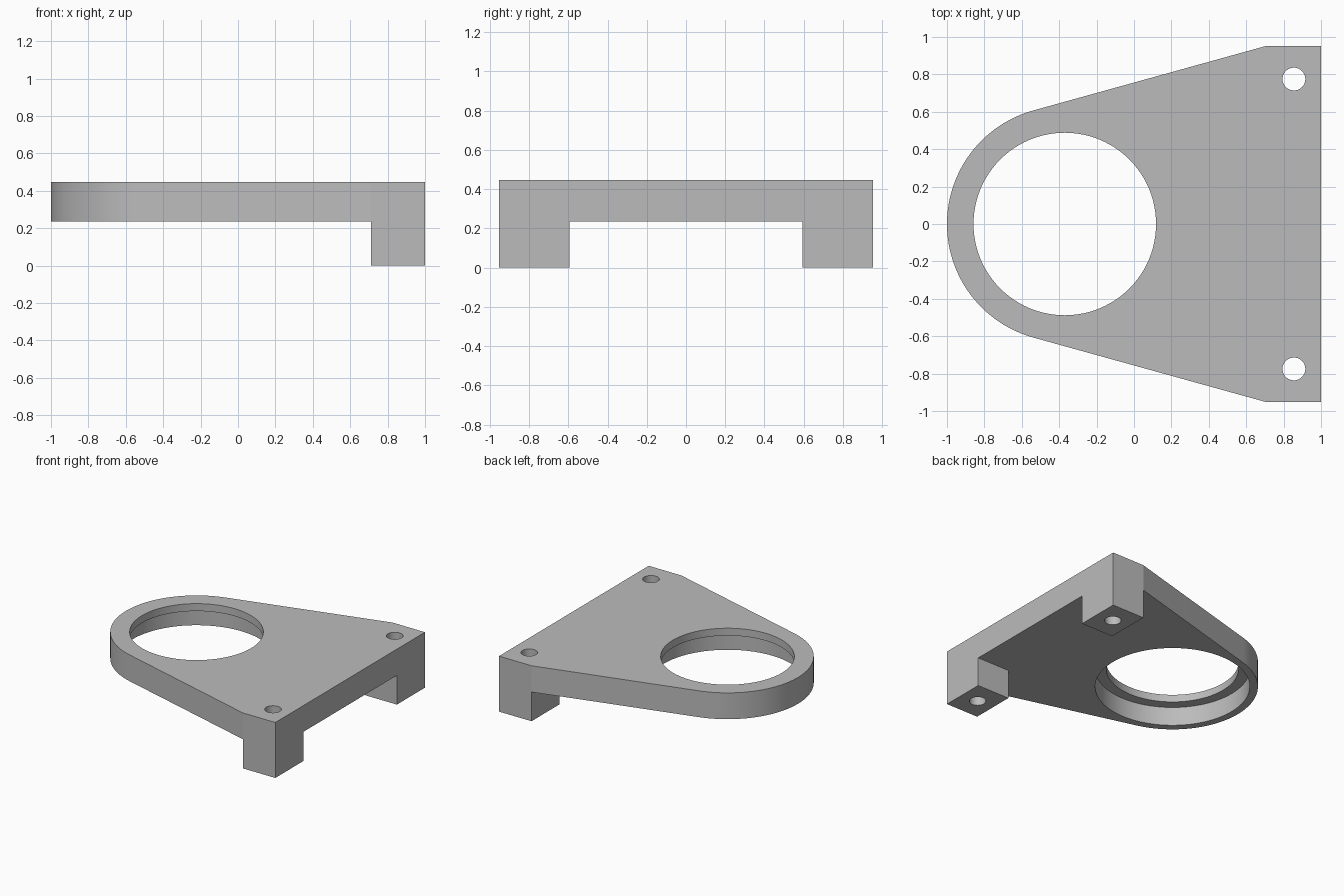
import bpy, bmesh, math

old = bpy.data.objects.get("Cube")
if old:
    bpy.data.objects.remove(old, do_unlink=True)

# Main dimensions
TOP, UNDER = 0.447, 0.235           # plate top and underside
RING_X, RING_R = -0.37, 0.63        # rounded end
FOOT_X, FOOT_Y, SIDE = 0.71, 0.595, 0.953
BOLT = (0.855, 0.775)

grey = bpy.data.materials.new("plain grey")
grey.use_nodes = True
colour = (0.5, 0.5, 0.5, 1)
grey.diffuse_color = colour
grey.node_tree.nodes["Principled BSDF"].inputs["Base Color"].default_value = colour


def prism(name, outline, z0, z1):
    """Extrude a flat outline from z0 to z1."""
    bm = bmesh.new()
    face = bm.faces.new([bm.verts.new((x, y, z0)) for x, y in outline])
    ext = bmesh.ops.extrude_face_region(bm, geom=[face])
    for v in ext["geom"]:
        if isinstance(v, bmesh.types.BMVert):
            v.co.z = z1
    bmesh.ops.recalc_face_normals(bm, faces=bm.faces)
    mesh = bpy.data.meshes.new(name)
    bm.to_mesh(mesh)
    bm.free()
    mesh.materials.append(grey)
    obj = bpy.data.objects.new(name, mesh)
    bpy.context.collection.objects.link(obj)
    return obj


def arc(cx, cy, r, start, end, n):
    step = (end - start) / n
    return [(cx + r * math.cos(start + i * step), cy + r * math.sin(start + i * step))
            for i in range(n + 1)]


def circle(cx, cy, r, n):
    return arc(cx, cy, r, 0, math.tau, n)[:-1]


def box(x0, x1, y0, y1):
    return [(x0, y0), (x1, y0), (x1, y1), (x0, y1)]


# Bracket body: rounded end with tangent sides widening to a straight edge
dx, dy = FOOT_X - RING_X, SIDE
tangent = math.atan2(dy, dx) + math.acos(RING_R / math.hypot(dx, dy))
outline = arc(RING_X, 0, RING_R, tangent, math.tau - tangent, 64)
outline += [(FOOT_X, -SIDE), (1, -SIDE), (1, SIDE), (FOOT_X, SIDE)]
bracket = prism("bracket_plate", outline, 0, TOP)

# Cutters: space around the feet, stepped bore and bolt holes
cutters = [
    prism("underside_cutter", box(-2, FOOT_X, -2, 2), -0.2, UNDER),
    prism("foot_gap_cutter", box(0.5, 2, -FOOT_Y, FOOT_Y), -0.2, UNDER),
    prism("opening_cutter", circle(RING_X, 0, 0.488, 96), -0.1, 1),
    prism("counterbore_cutter", circle(RING_X, 0, 0.57, 96), -0.1, TOP - 0.06),
]
for side in (-1, 1):
    cutters.append(prism("bolt_hole_cutter", circle(BOLT[0], side * BOLT[1], 0.061, 40), -0.1, 1))

bpy.context.view_layer.objects.active = bracket
for cutter in cutters:
    mod = bracket.modifiers.new("cut", "BOOLEAN")
    mod.operation = "DIFFERENCE"
    mod.solver = "EXACT"
    mod.object = cutter
    bpy.ops.object.modifier_apply(modifier=mod.name)
    bpy.data.objects.remove(cutter, do_unlink=True)

# Smooth the curved walls and keep the edges sharp
bpy.ops.object.select_all(action="DESELECT")
bracket.select_set(True)
bpy.ops.object.shade_smooth_by_angle(angle=math.radians(12))
